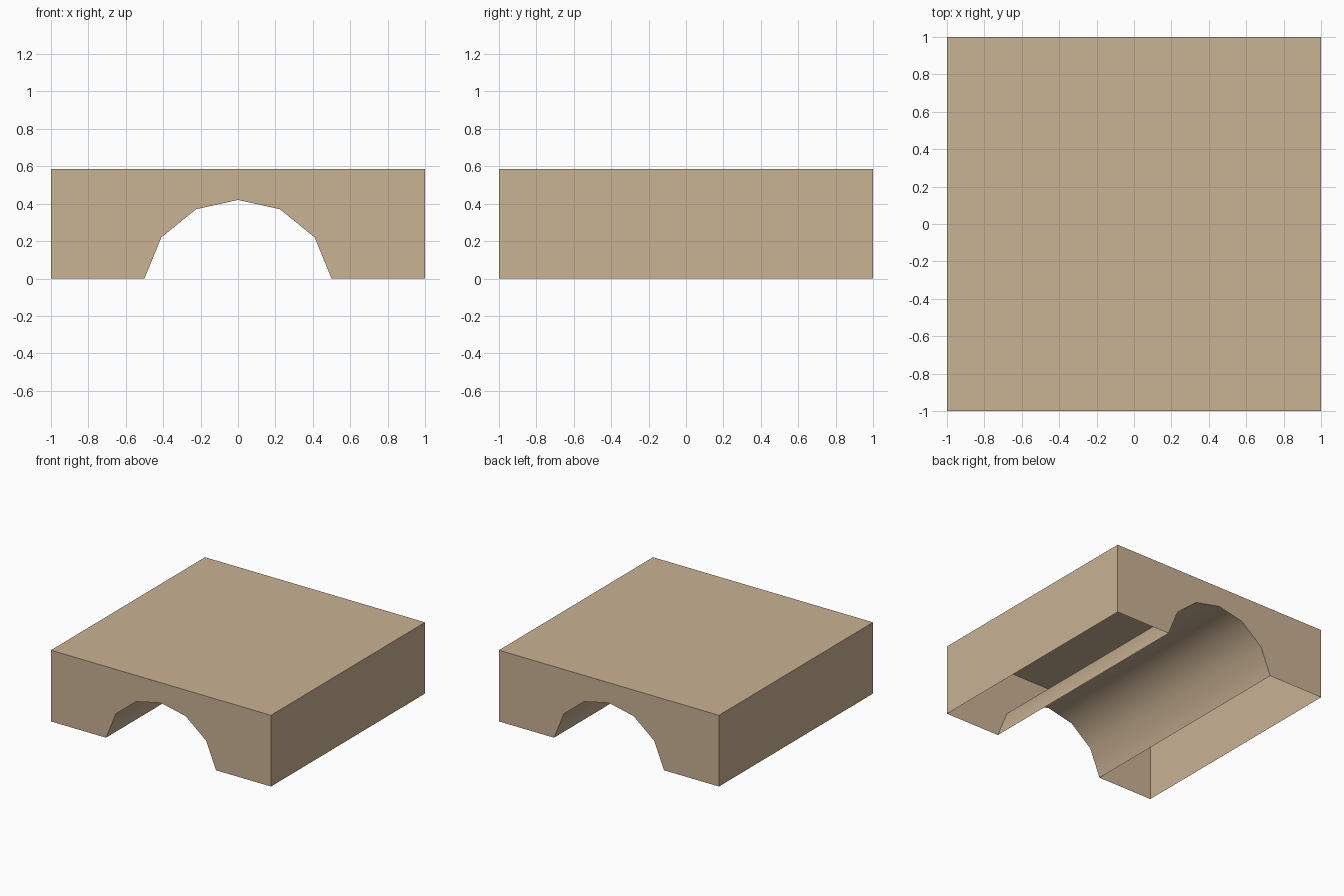
import bpy, bmesh

if "Cube" in bpy.data.objects:
    bpy.data.objects.remove(bpy.data.objects["Cube"])

# One flat tan colour
tan = bpy.data.materials.new("tan stone")
tan.diffuse_color = (0.584, 0.445, 0.296, 1)
tan.use_nodes = True
tan.node_tree.nodes["Principled BSDF"].inputs["Base Color"].default_value = tan.diffuse_color

HEIGHT = 0.585
half_arch = [(0.5, 0.0), (0.41, 0.22), (0.225, 0.37)]
# Arch from left foot to right foot, mirrored about x = 0
arch = [(-x, z) for x, z in half_arch] + [(0.0, 0.42)] + half_arch[::-1]
n = len(arch)
# Closed outline: arch, right side, top, left side
outline = arch + [(1.0, 0.0), (1.0, HEIGHT), (-1.0, HEIGHT), (-1.0, 0.0)]

bm = bmesh.new()
front = [bm.verts.new((x, -1, z)) for x, z in outline]
back = [bm.verts.new((x, 1, z)) for x, z in outline]

# End walls with the arched opening
bm.faces.new(front)
bm.faces.new(back[::-1])

# Tunnel (smooth), sides and top (flat); the underside of both legs is open
count = len(outline)
for i in range(count):
    if i in (n - 1, count - 1):
        continue
    j = (i + 1) % count
    face = bm.faces.new((front[j], front[i], back[i], back[j]))
    face.smooth = i < n - 1

mesh = bpy.data.meshes.new("arched_block")
bm.to_mesh(mesh)
bm.free()
mesh.materials.append(tan)
block = bpy.data.objects.new("arched_block", mesh)
bpy.context.collection.objects.link(block)
